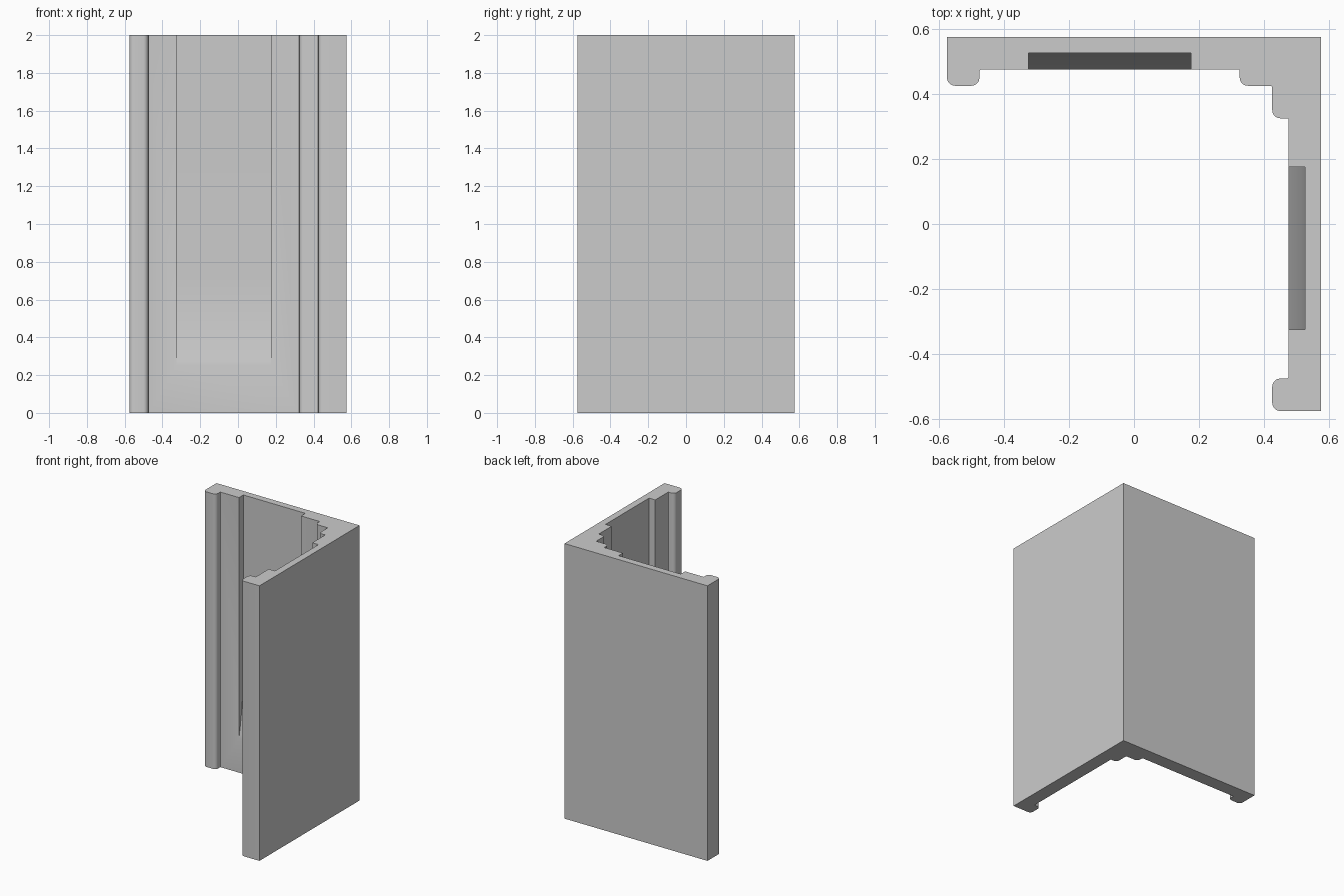
import bpy, bmesh, math
from mathutils import Vector

if "Cube" in bpy.data.objects:
    bpy.data.objects.remove(bpy.data.objects["Cube"])

HEIGHT = 2.0


def round_corner(prev, corner, nxt, r, steps=5):
    """Points of a fillet arc replacing a right-angled corner."""
    p, c, n = Vector(prev), Vector(corner), Vector(nxt)
    a, b = (p - c).normalized() * r, (n - c).normalized() * r
    centre = c + a + b
    angles = [math.pi / 2 * i / steps for i in range(steps + 1)]
    return [tuple(centre - b * math.cos(t) - a * math.sin(t)) for t in angles]


def prism(name, points, direction):
    """Extrude a planar outline along a direction."""
    bm = bmesh.new()
    face = bm.faces.new([bm.verts.new(p) for p in points])
    ext = bmesh.ops.extrude_face_region(bm, geom=[face])
    verts = [g for g in ext["geom"] if isinstance(g, bmesh.types.BMVert)]
    bmesh.ops.translate(bm, vec=direction, verts=verts)
    bmesh.ops.recalc_face_normals(bm, faces=bm.faces)
    mesh = bpy.data.meshes.new(name)
    bm.to_mesh(mesh)
    bm.free()
    obj = bpy.data.objects.new(name, mesh)
    bpy.context.collection.objects.link(obj)
    return obj


def swap(p):
    """Mirror across the diagonal x = y."""
    return (p[1], p[0], *p[2:])


# One wing of the corner rail: (x, y, fillet radius), inner side, end to diagonal
half = [(-0.575, 0.575, 0), (-0.575, 0.425, 0.025), (-0.475, 0.425, 0.025),
        (-0.475, 0.475, 0.005), (0.325, 0.475, 0.005), (0.325, 0.425, 0.025)]
inner_corner = [(0.425, 0.425, 0.007)]
outline = half + inner_corner + [swap(p) for p in reversed(half)] + [(0.575, 0.575, 0)]

profile = []
for i, (x, y, r) in enumerate(outline):
    if r:
        before, after = outline[i - 1], outline[(i + 1) % len(outline)]
        profile += round_corner(before[:2], (x, y), after[:2], r)
    else:
        profile.append((x, y))
rail = prism("corner_rail", [(x, y, 0) for x, y in profile], (0, 0, HEIGHT))

# Shallow slots, open at the top, running out on a long arc at the bottom
DEPTH_Y, ARC_TOP, RADIUS = 0.525, 0.75, 2.525
side = [(0.44, 2.1), (0.44, 0.21)]
for i in range(17):
    z = 0.21 + (ARC_TOP - 0.21) * i / 16
    side.append((DEPTH_Y - RADIUS + math.sqrt(RADIUS**2 - (z - ARC_TOP)**2), z))
side.append((DEPTH_Y, 2.1))
slot = [(-0.325, y, z) for y, z in side]
cutters = [prism("back_slot_cutter", slot, (0.5, 0, 0)),
           prism("right_slot_cutter", [swap(p) for p in slot], (0, 0.5, 0))]

bpy.context.view_layer.objects.active = rail
rail.select_set(True)
for cutter in cutters:
    cutter.hide_render = True
    mod = rail.modifiers.new("slot", "BOOLEAN")
    mod.operation = "DIFFERENCE"
    mod.solver = "EXACT"
    mod.object = cutter
    bpy.ops.object.modifier_apply(modifier=mod.name)
    bpy.data.objects.remove(cutter)

bpy.ops.object.shade_smooth_by_angle(angle=math.radians(30))
